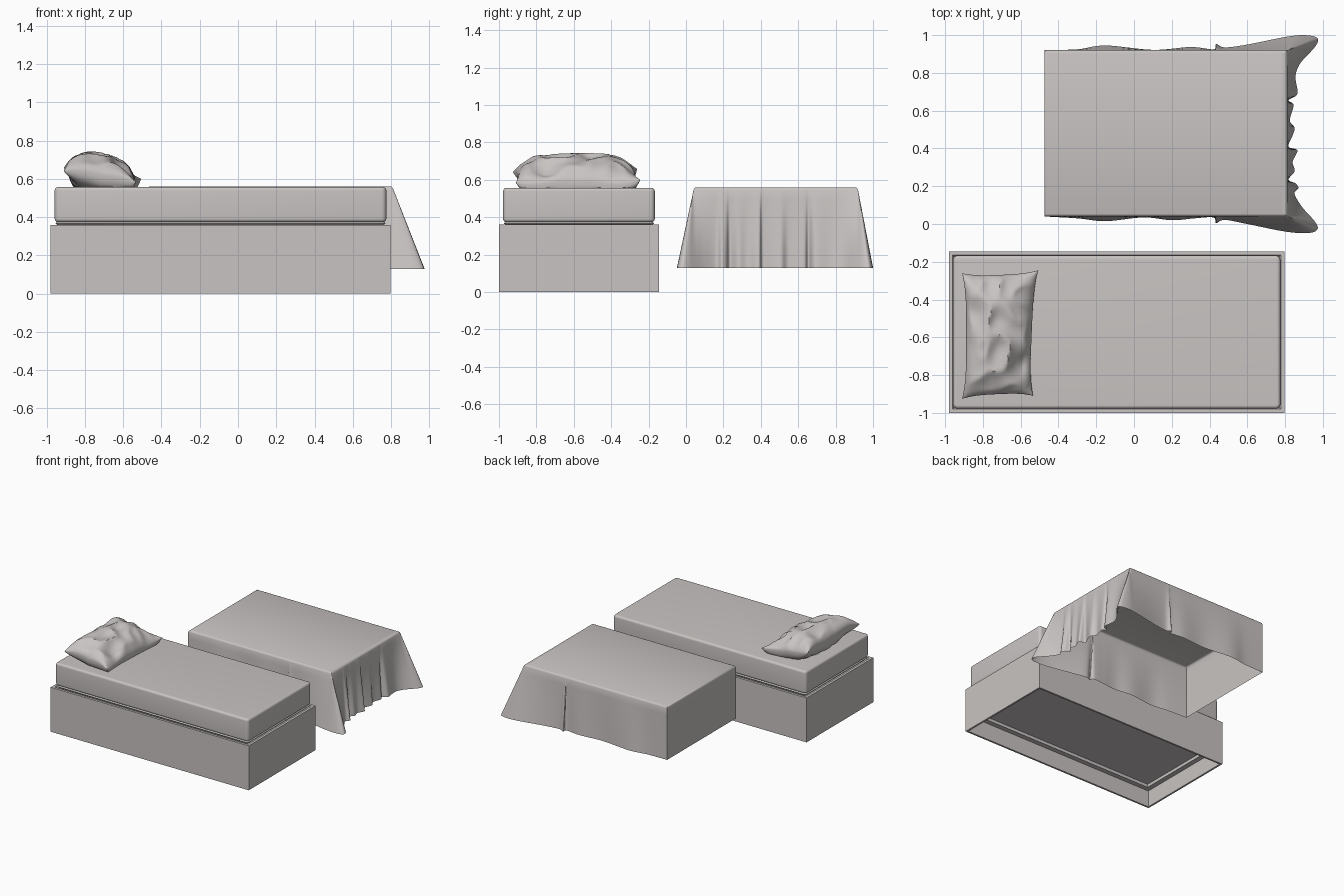
import bpy, bmesh, math
from mathutils import Vector, noise

if "Cube" in bpy.data.objects:
    bpy.data.objects.remove(bpy.data.objects["Cube"], do_unlink=True)

grey = bpy.data.materials.new("warm_grey")
grey.use_nodes = True
COLOR = (0.58, 0.55, 0.54, 1)
grey.diffuse_color = COLOR
grey.node_tree.nodes["Principled BSDF"].inputs["Base Color"].default_value = COLOR


def finish(name, bm, angle=35):
    """Turn a bmesh into a shaded object."""
    bmesh.ops.recalc_face_normals(bm, faces=bm.faces)
    mesh = bpy.data.meshes.new(name)
    bm.to_mesh(mesh)
    bm.free()
    mesh.materials.append(grey)
    obj = bpy.data.objects.new(name, mesh)
    bpy.context.collection.objects.link(obj)
    bpy.ops.object.select_all(action='DESELECT')
    obj.select_set(True)
    bpy.context.view_layer.objects.active = obj
    bpy.ops.object.shade_smooth_by_angle(angle=math.radians(angle))


def loft(bm, rings, cap_end=True):
    """Bridge closed rings of equal length with quads, capping the first."""
    loops = [[bm.verts.new(p) for p in ring] for ring in rings]
    n = len(loops[0])
    for a, b in zip(loops, loops[1:]):
        for i in range(n):
            j = (i + 1) % n
            bm.faces.new((a[i], b[i], b[j], a[j]))
    bm.faces.new(loops[0])
    if cap_end:
        bm.faces.new(loops[-1][::-1])


def rect_ring(x0, x1, y0, y1, inset, z, radius):
    """Rectangle ring, with rounded corners when radius is above zero."""
    pts = []
    r = max(radius - inset, 0.004) if radius else 0
    steps = 6 if radius else 1
    corners = [(x1, y1, 1, 1), (x0, y1, -1, 1), (x0, y0, -1, -1), (x1, y0, 1, -1)]
    for k, (x, y, sx, sy) in enumerate(corners):
        cx, cy = x - sx * (inset + r), y - sy * (inset + r)
        for s in range(steps):
            a = math.pi / 2 * (k + s / max(steps - 1, 1))
            pts.append((cx + r * math.cos(a), cy + r * math.sin(a), z))
    return pts


def profiled_box(name, rect, profile, radius=0.0):
    bm = bmesh.new()
    loft(bm, [rect_ring(*rect, inset, z, radius) for inset, z in profile])
    finish(name, bm)


# Bed base: rim on top, hollow underneath with a stepped panel
profiled_box("bed_base", (-0.98, 0.797, -1.0, -0.145), [
    (0.026, 0.35), (0.02, 0.36), (0, 0.36), (0, 0), (0.015, 0),
    (0.015, 0.135), (0.055, 0.135), (0.055, 0.16)])

# Mattress foot and the mattress with softly rounded edges
MATTRESS = (-0.958, 0.775, -0.978, -0.167)
profiled_box("mattress_foot", MATTRESS, [
    (0.022, 0.345), (0.018, 0.357), (0.004, 0.366), (0.014, 0.378)], 0.025)


def rounded_edge(z, start, end, r=0.018):
    """Quarter-round edge as (inset, height) pairs."""
    return [(r - r * math.sin(a), z + r * math.cos(a))
            for a in [math.radians(start + (end - start) * i / 6) for i in range(7)]]


profiled_box("mattress", MATTRESS,
             rounded_edge(0.539, 0, 90) + rounded_edge(0.392, 90, 180), 0.025)

# Draped sheet: hem outline along the sides and foot, flared at the foot corners
TOP = (-0.475, 0.812, 0.04, 0.92)
HEM = [(-0.475, 0.04), (-0.3, 0.03), (-0.15, 0.015), (0.05, 0.035), (0.2, 0.02), (0.32, 0.03),
       (0.42, 0.035), (0.435, 0.005), (0.48, 0.022), (0.6, 0.0), (0.8, -0.04), (0.92, -0.048),
       (0.97, -0.03), (0.96, 0.01), (0.89, 0.09), (0.85, 0.16), (0.87, 0.19), (0.855, 0.215),
       (0.818, 0.235), (0.85, 0.28), (0.84, 0.33), (0.865, 0.39), (0.818, 0.41), (0.84, 0.47),
       (0.85, 0.51), (0.825, 0.55), (0.845, 0.63), (0.818, 0.655), (0.865, 0.69), (0.855, 0.78),
       (0.88, 0.85), (0.96, 0.94), (0.97, 0.985), (0.9, 1.0), (0.8, 0.99), (0.6, 0.95),
       (0.48, 0.935), (0.435, 0.953), (0.42, 0.925), (0.3, 0.937), (0.1, 0.922),
       (-0.15, 0.945), (-0.3, 0.925), (-0.475, 0.92)]


def smooth_path(points, steps=7):
    """Catmull-Rom interpolation of an open path."""
    pts = [Vector(p) for p in points]
    pts = [pts[0]] + pts + [pts[-1]]
    path = []
    for a, b, c, d in zip(pts, pts[1:], pts[2:], pts[3:]):
        for s in range(steps):
            t = s / steps
            path.append(0.5 * (2 * b + (c - a) * t + (2 * a - 5 * b + 4 * c - d) * t * t
                               + (3 * b - a - 3 * c + d) * t ** 3))
    return path + [pts[-1]]


def clamp_to_top(p, inset):
    x0, x1, y0, y1 = TOP
    return Vector((min(max(p.x, x0 + inset), x1 - inset), min(max(p.y, y0 + inset), y1 - inset)))


hem = smooth_path(HEM)
rings = []
for inset, z in [(0.014, 0.56), (0.008, 0.558), (0.003, 0.553), (0, 0.545)]:
    rings.append([(*clamp_to_top(p, inset), z) for p in hem])
for k in range(1, 9):
    t = k / 8
    rings.append([(*clamp_to_top(p, 0).lerp(p, t), 0.545 + (0.13 - 0.545) * t) for p in hem])
bm = bmesh.new()
loft(bm, rings, cap_end=False)
bmesh.ops.remove_doubles(bm, verts=bm.verts, dist=0.0001)
finish("draped_sheet", bm, 50)

# Pillow: two puffed grids sharing a seam, pinched corners and broad cloth folds
N = 48


def crease(u, v, seed):
    """Broad ridged folds that run diagonally over the cloth."""
    ridge = 1 - 2 * abs(noise.noise(Vector((u * 1.3 + 0.8 * v, v * 2.0 - 0.6 * u, seed))))
    return ridge - 0.65


def pillow_point(u, v, side):
    x = -0.715 + 0.195 * u * (0.89 + 0.11 * abs(v) ** 4) + 0.014 * v * max(u, 0)
    y = -0.585 + 0.332 * v * (0.95 + 0.05 * abs(u) ** 3) + 0.008 * u
    seam = 0.622 - 0.034 * u + 0.02 * math.sin(5 * v + 2 * u) * abs(u * v)
    body = max(0, (1 - abs(u) ** 2.2) * (1 - abs(v) ** 3))
    fold = crease(u, v, 2.0 + side) * min(1, body * 3)
    if side > 0:
        z = seam + 0.108 * body ** 0.55 + 0.024 * fold
        x += 0.01 * fold
    else:
        z = max(0.557, seam - 0.13 * body ** 0.4 + 0.015 * fold)
    return x, y, z


bm = bmesh.new()
coords = [math.sin(math.pi / 2 * (-1 + 2 * i / N)) for i in range(N + 1)]
for side in (1, -1):
    grid = [[bm.verts.new(pillow_point(u, v, side)) for v in coords] for u in coords]
    for i in range(N):
        for j in range(N):
            bm.faces.new((grid[i][j], grid[i + 1][j], grid[i + 1][j + 1], grid[i][j + 1]))
bmesh.ops.remove_doubles(bm, verts=bm.verts, dist=0.0003)
finish("pillow", bm, 40)
